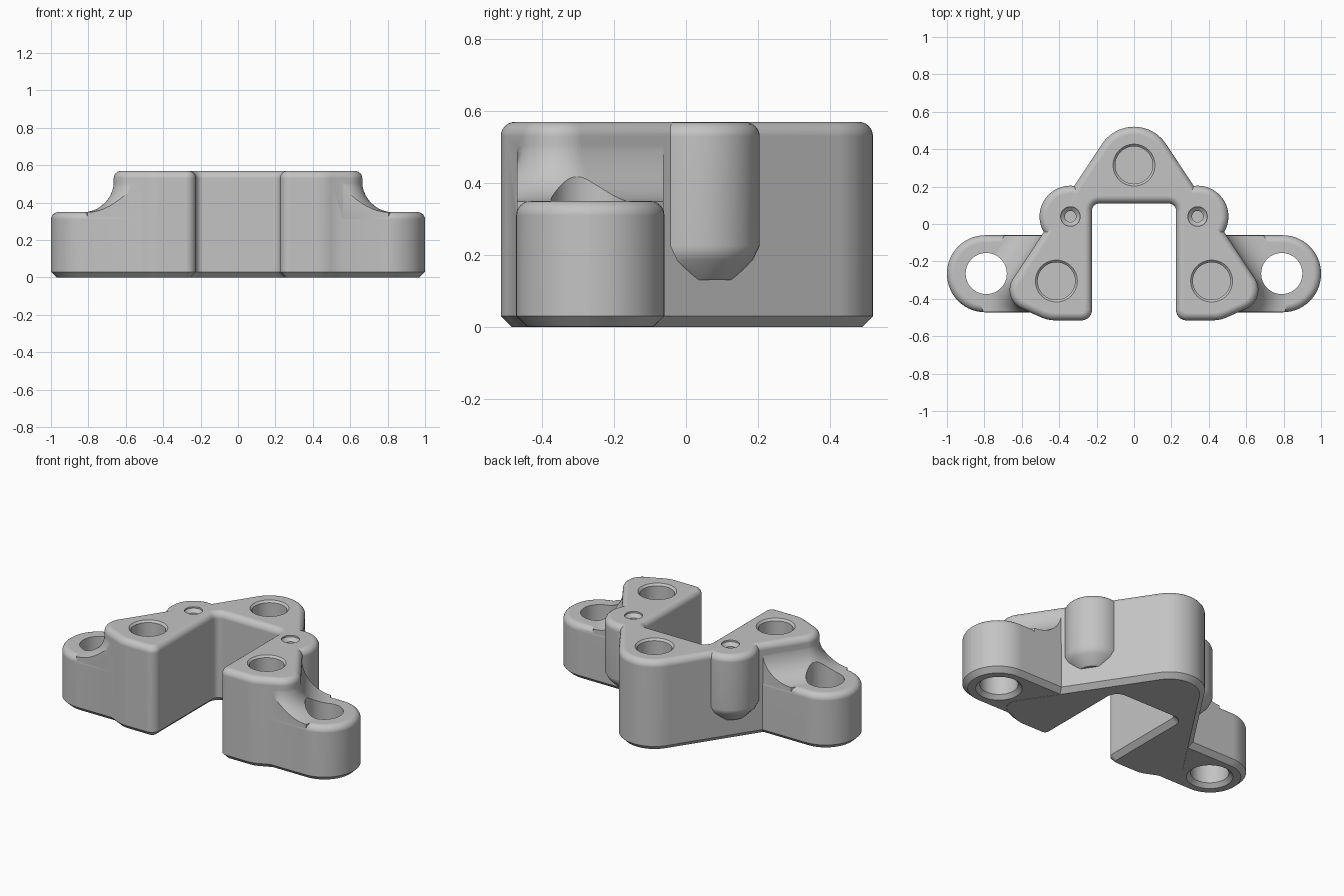
import bpy
import bmesh
from math import pi, sin, cos, tan
from mathutils import Vector

if "Cube" in bpy.data.objects:
    bpy.data.objects.remove(bpy.data.objects["Cube"], do_unlink=True)

HEIGHT, EAR_TOP = 0.57, 0.35
ROUND, CHAMFER = 0.04, 0.03
STEPS = 6

grey = bpy.data.materials.new("plain grey")
grey.use_nodes = True
grey.diffuse_color = (0.55, 0.55, 0.55, 1)
grey.node_tree.nodes["Principled BSDF"].inputs["Base Color"].default_value = (0.55, 0.55, 0.55, 1)


def fillet(corners, segments=14):
    """Turn (x, y, radius) corners into an outline with rounded corners."""
    out = []
    for i, (x, y, r) in enumerate(corners):
        p = Vector((x, y, 0))
        if r == 0:
            out.append(p)
            continue
        u = (Vector((*corners[i - 1][:2], 0)) - p).normalized()
        v = (Vector((*corners[(i + 1) % len(corners)][:2], 0)) - p).normalized()
        half = (pi - u.angle(v)) / 2
        centre = p + (u + v).normalized() * r / cos(half)
        a = (p + u * r * tan(half) - centre).normalized()
        b = (p + v * r * tan(half) - centre).normalized()
        out += [centre + a.slerp(b, k / segments) * r for k in range(segments + 1)]
    return out


def circle(x, y, r, n=56):
    return [Vector((x + r * cos(2 * pi * k / n), y + r * sin(2 * pi * k / n), 0)) for k in range(n)]


def offset(points, d):
    """Move a counter-clockwise outline outward by d."""
    out = []
    for i, p in enumerate(points):
        e, f = (p - points[i - 1]).normalized(), (points[(i + 1) % len(points)] - p).normalized()
        m, n = Vector((e.y, -e.x, 0)), Vector((f.y, -f.x, 0))
        out.append(p + (m + n) * d / (1 + m.dot(n)))
    return out


def prism(name, points, rings):
    """Loft an outline through (outward offset, z) rings, bottom to top."""
    bm = bmesh.new()
    loops = [[bm.verts.new((p.x, p.y, z)) for p in offset(points, d)] for d, z in rings]
    n = len(points)
    for low, high in zip(loops, loops[1:]):
        for i in range(n):
            j = (i + 1) % n
            bm.faces.new((low[i], low[j], high[j], high[i]))
    bm.faces.new(loops[0][::-1])
    bm.faces.new(loops[-1])
    mesh = bpy.data.meshes.new(name)
    bm.to_mesh(mesh)
    bm.free()
    mesh.materials.append(grey)
    obj = bpy.data.objects.new(name, mesh)
    bpy.context.collection.objects.link(obj)
    return obj


def soft_top(z):
    return [(-ROUND * (1 - cos(k * pi / 2 / STEPS)), z - ROUND + ROUND * sin(k * pi / 2 / STEPS))
            for k in range(STEPS + 1)]


def combine(target, other, operation):
    mod = target.modifiers.new("combine", "BOOLEAN")
    mod.operation, mod.solver, mod.object = operation, "EXACT", other
    bpy.context.view_layer.update()
    with bpy.context.temp_override(object=target, active_object=target):
        bpy.ops.object.modifier_apply(modifier=mod.name)
    bpy.data.objects.remove(other, do_unlink=True)


def side(points, s):
    """Mirror an outline to the chosen side, keeping its winding."""
    return points if s > 0 else [Vector((-p.x, p.y, 0)) for p in reversed(points)]


# Main arch-shaped block
half = [(0.225, 0.11, 0.04), (0.225, -0.515, 0.055), (0.461, -0.515, 0.18), (0.718, -0.4, 0.11)]
block = half + [(0, 0.687, 0.205)] + [(-x, y, r) for x, y, r in reversed(half)]
body = prism("bracket_body", fillet(block), [(-CHAMFER, 0), (0, CHAMFER)] + soft_top(HEIGHT))

ear = fillet([(0.45, -0.472, 0), (1, -0.472, 0.205), (1, -0.06, 0.205), (0.45, -0.06, 0)])
flank = fillet([(0.3, -0.2, 0), (0.461, -0.515, 0), (0.718, -0.4, 0.11), (0.4, 0.0815, 0)])
inner = fillet([(0, -0.3, 0), (0.27, -0.3, 0), (0.27, 0.4, 0), (0, 0.4, 0)])

for s in (1, -1):
    # Mounting ear
    combine(body, prism("ear", side(ear, s),
                        [(-CHAMFER, 0.001), (0, CHAMFER)] + soft_top(EAR_TOP)), "UNION")
    # Cove that sweeps from the ear up the flank
    R = 0.167
    arc = [(R * (1 - sin(k * pi / 20)) - 0.001, 0.516 - R * cos(k * pi / 20)) for k in range(11)]
    cove = prism("cove", side(flank, s), [(arc[0][0], 0.29)] + arc + [(-0.012, 0.53)])
    combine(cove, prism("cove_limit", side(ear, s), [(-0.002, 0.2), (-0.002, 0.8)]), "INTERSECT")
    combine(body, cove, "UNION")
    # Screw boss with sloping underside, trimmed clear of the slot
    boss = prism("boss", circle(0.34 * s, 0.04, 0.165),
                 [(-0.075, 0.13), (-0.02, 0.185), (0, 0.225)] + soft_top(HEIGHT - 0.001))
    combine(boss, prism("boss_trim", side(inner, s), [(0, 0), (0, 0.8)]), "DIFFERENCE")
    combine(body, boss, "UNION")

# Holes
for s in (1, -1):
    combine(body, prism("ear_hole", circle(0.79 * s, -0.265, 0.11),
                        [(0.035, -0.01), (0, 0.025), (0, 0.8)]), "DIFFERENCE")
    combine(body, prism("screw_hole", circle(0.34 * s, 0.04, 0.03, 32),
                        [(0, 0.3), (0, HEIGHT - 0.03), (0.022, HEIGHT - 0.01), (0.022, 0.7)]), "DIFFERENCE")
for x, y in ((0, 0.315), (0.415, -0.305), (-0.415, -0.305)):
    combine(body, prism("round_pocket", circle(x, y, 0.1),
                        [(0, 0.32), (0, HEIGHT - 0.012), (0.022, HEIGHT + 0.01)]), "DIFFERENCE")

# Smooth shading with crisp edges
bpy.ops.object.select_all(action="DESELECT")
body.select_set(True)
bpy.context.view_layer.objects.active = body
bpy.ops.object.shade_smooth_by_angle(angle=0.55)
weighted = body.modifiers.new("weighted normals", "WEIGHTED_NORMAL")
weighted.keep_sharp = True
